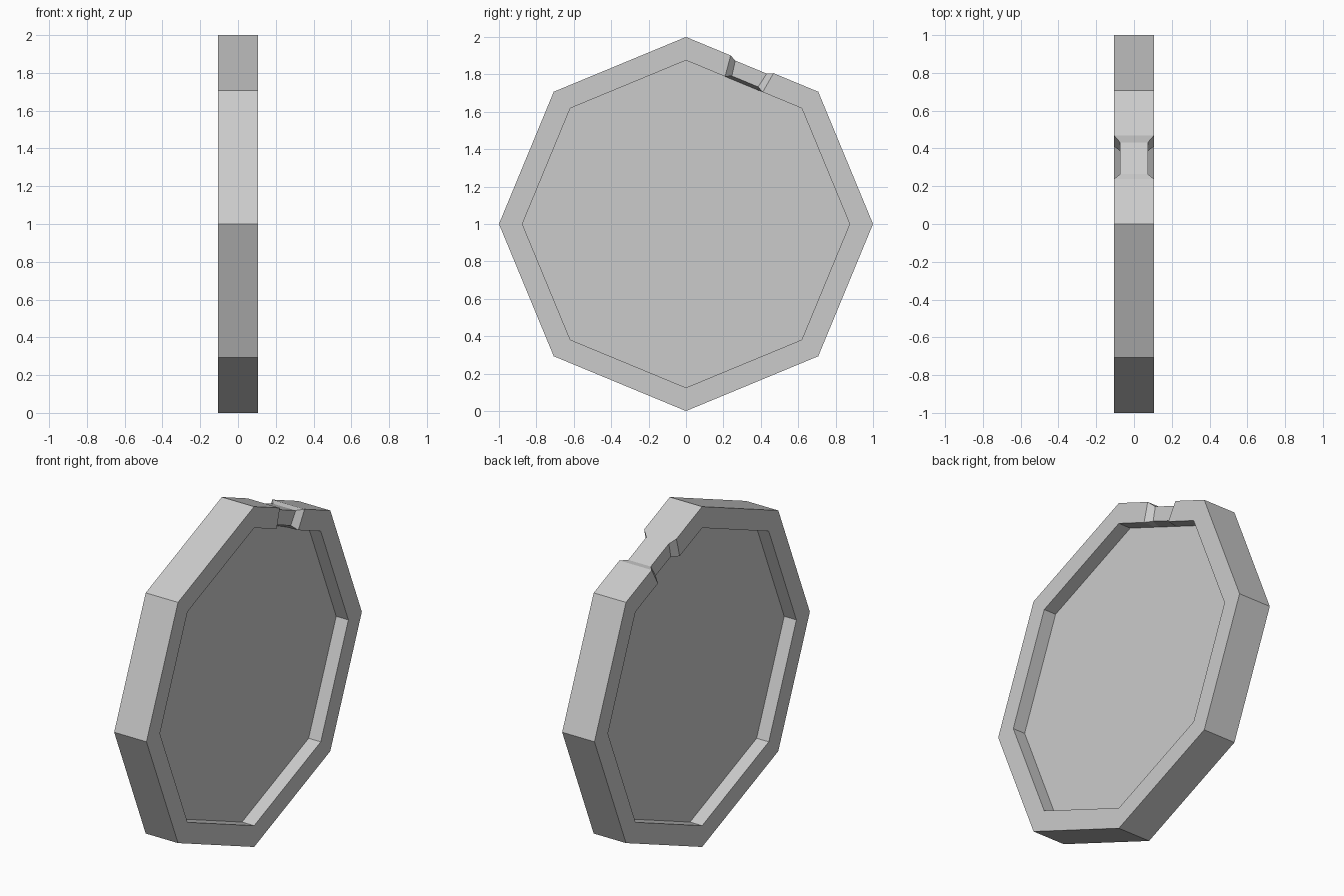
import bpy, bmesh, math

if "Cube" in bpy.data.objects:
    bpy.data.objects.remove(bpy.data.objects["Cube"])

HALF, WEB, WAIST = 0.105, 0.026, 0.073   # half widths: rim, centre panel, pinched rim
R_OUT, R_IN = 1.0, 0.875
NOTCH = math.radians(67.5)               # direction of the notched side


def polar(r, a):
    return (r * math.cos(a), r * math.sin(a))


def on_side(n, t):
    # n = distance out from the centre, t = distance along the notched side
    return (n * math.cos(NOTCH) + t * math.sin(NOTCH),
            n * math.sin(NOTCH) - t * math.cos(NOTCH))


# Rim stations: outer point, inner point, panel edge point, half width
corners = [(polar(R_OUT, math.radians(a)), polar(R_IN, math.radians(a)),
            polar(R_IN, math.radians(a)), HALF) for a in range(0, 360, 45)]
apo_out = R_OUT * math.cos(math.pi / 8)
apo_in = R_IN * math.cos(math.pi / 8)


def notch_end(s):
    inner = on_side(apo_in, s * 0.109)
    return (on_side(apo_out, s * 0.124), inner, inner, HALF)


def notch_waist(s):
    return (on_side(0.908, s * 0.091), on_side(0.825, s * 0.076),
            on_side(apo_in, s * 0.076), WAIST)


notch = [notch_end(-1), notch_waist(-1), notch_waist(1), notch_end(1)][::-1]
# stations run by increasing angle, so the notch goes after the 45 degree corner
stations = corners[:2] + notch[::-1][::-1] + corners[2:]

# Octagonal rim with a recessed panel on both faces
bm = bmesh.new()
loops = []
for out, inn, web, w in stations:
    section = [(w, out), (w, inn), (WEB, web), (-WEB, web), (-w, inn), (-w, out)]
    loops.append([bm.verts.new((x, p[0], p[1] + 1.0)) for x, p in section])
for i, a in enumerate(loops):
    b = loops[(i + 1) % len(loops)]
    for j, k in ((0, 1), (1, 2), (3, 4), (4, 5), (5, 0)):
        bm.faces.new((a[j], a[k], b[k], b[j]))
# Centre panels
bm.faces.new([l[2] for l in loops])
bm.faces.new([l[3] for l in loops])
bmesh.ops.recalc_face_normals(bm, faces=bm.faces)

mesh = bpy.data.meshes.new("octagonal_disc")
bm.to_mesh(mesh)
bm.free()
obj = bpy.data.objects.new("octagonal_disc", mesh)
bpy.context.collection.objects.link(obj)
